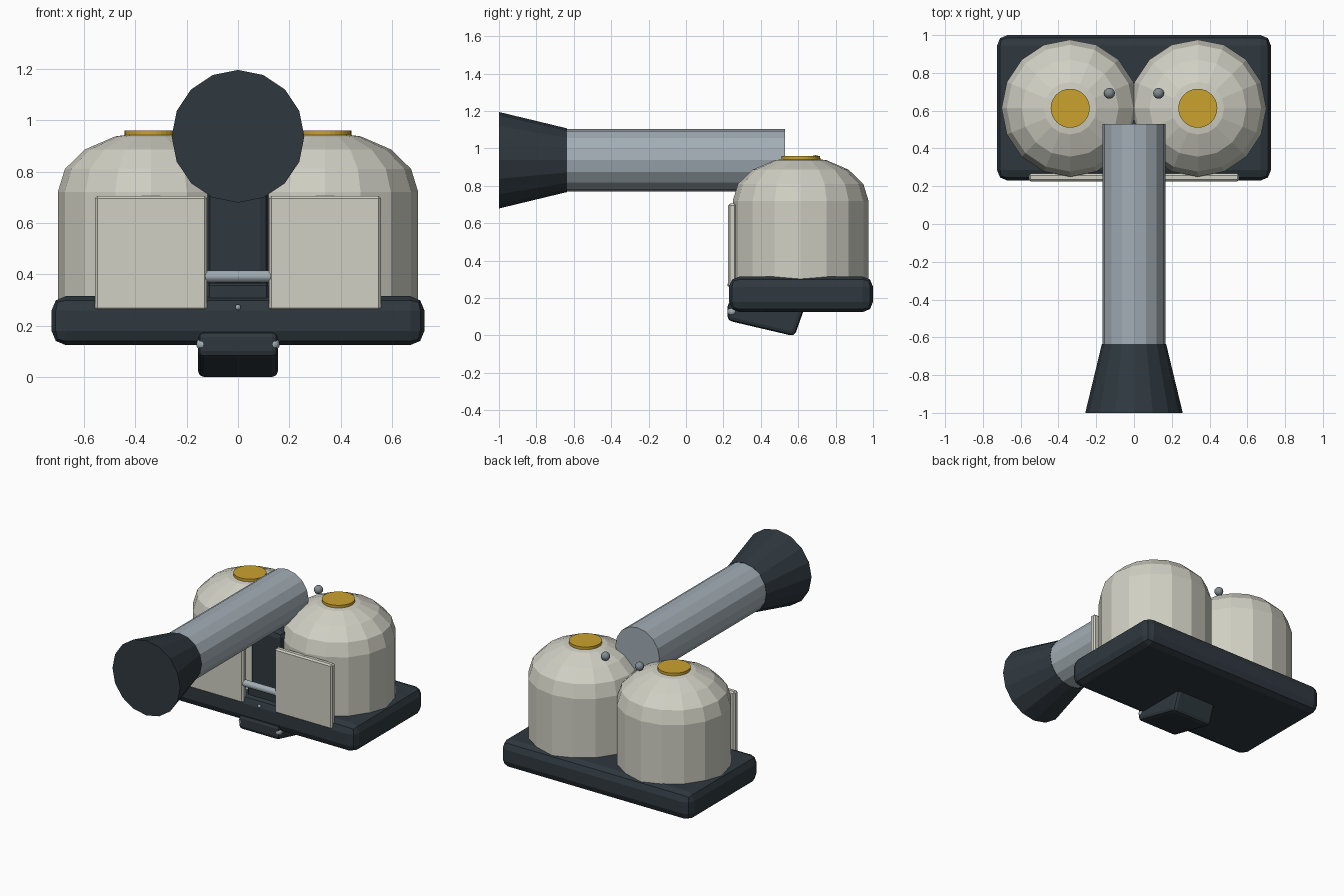
import bpy, bmesh, math
from mathutils import Matrix, Vector

if "Cube" in bpy.data.objects:
    bpy.data.objects.remove(bpy.data.objects["Cube"])


def colour(name, rgb):
    m = bpy.data.materials.new(name)
    m.diffuse_color = (*rgb, 1)
    m.use_nodes = True
    m.node_tree.nodes["Principled BSDF"].inputs["Base Color"].default_value = m.diffuse_color
    return m


CREAM = colour("cream", (0.63, 0.63, 0.55))
DARK = colour("dark slate", (0.028, 0.040, 0.050))
STEEL = colour("steel", (0.36, 0.42, 0.46))
GREY = colour("dark steel", (0.22, 0.26, 0.29))
GOLD = colour("gold", (0.60, 0.36, 0.028))


def finish(name, bm, mat, bevel=0, segments=2, smooth=False):
    bmesh.ops.recalc_face_normals(bm, faces=bm.faces)
    me = bpy.data.meshes.new(name)
    bm.to_mesh(me)
    bm.free()
    me.materials.append(mat)
    ob = bpy.data.objects.new(name, me)
    bpy.context.collection.objects.link(ob)
    if bevel:
        mod = ob.modifiers.new("bevel", "BEVEL")
        mod.width, mod.segments = bevel, segments
        mod.limit_method = 'NONE'
    if smooth:
        for p in me.polygons:
            p.use_smooth = len(p.vertices) <= 4
    return ob


def box(name, lo, hi, mat, bevel=0, segments=2):
    lo, hi = Vector(lo), Vector(hi)
    bm = bmesh.new()
    bmesh.ops.create_cube(bm, size=1, matrix=Matrix.Translation((lo + hi) / 2)
                          @ Matrix.Diagonal((*(hi - lo), 1)))
    return finish(name, bm, mat, bevel, segments)


def lathe(name, centre, profile, mat, sides=16, axis='Z'):
    """Closed solid turned from (radius, distance) pairs along an axis."""
    rot = {'Z': Matrix.Identity(3), 'Y': Matrix.Rotation(-math.pi / 2, 3, 'X'),
           'X': Matrix.Rotation(math.pi / 2, 3, 'Y')}[axis]
    bm = bmesh.new()
    rings = []
    for r, d in profile:
        rings.append([bm.verts.new(Vector(centre) + rot @ Vector((
            r * math.cos(math.tau * i / sides), r * math.sin(math.tau * i / sides), d)))
            for i in range(sides)])
    for a, b in zip(rings, rings[1:]):
        for i in range(sides):
            j = (i + 1) % sides
            bm.faces.new((a[i], a[j], b[j], b[i]))
    bm.faces.new(rings[0])
    bm.faces.new(rings[-1])
    return finish(name, bm, mat)


def ball(name, centre, r, mat):
    bm = bmesh.new()
    bmesh.ops.create_uvsphere(bm, u_segments=12, v_segments=8, radius=r,
                              matrix=Matrix.Translation(centre))
    return finish(name, bm, mat, smooth=True)


def side_extrusion(name, profile, half_width, mat, bevel):
    """(y, z) outline extruded across x."""
    bm = bmesh.new()
    f = bm.faces.new([bm.verts.new((-half_width, y, z)) for y, z in profile])
    new = bmesh.ops.extrude_face_region(bm, geom=[f])["geom"]
    bmesh.ops.translate(bm, vec=(2 * half_width, 0, 0),
                        verts=[v for v in new if isinstance(v, bmesh.types.BMVert)])
    return finish(name, bm, mat, bevel)


# base plate
box("base", (-0.725, 0.23, 0.125), (0.725, 1.0, 0.315), DARK, 0.055)

# paired parts: domes, caps, front panels and studs
dome = [(0.363, 0.27)]
for k in range(8):
    a = math.radians(12.5 * k)
    if k < 4:
        a = math.radians(22.5 * k)
        dome.append((0.363 * math.cos(a), 0.72 + 0.235 * math.sin(a)))
dome.append((0.02, 0.952))
for side, s in (("left", -1), ("right", 1)):
    lathe(side + "_dome", (s * 0.338, 0.613, 0), dome, CREAM)
    lathe(side + "_cap", (s * 0.338, 0.613, 0), [(0.103, 0.935), (0.103, 0.96)], GOLD, 32)
    x0, x1 = sorted((s * 0.12, s * 0.557))
    box(side + "_panel", (x0, 0.225, 0.26), (x1, 0.268, 0.705), CREAM, 0.01, 1)
    ball(side + "_top_stud", (s * 0.13, 0.692, 0.935), 0.029, GREY)
    ball(side + "_lower_stud", (s * 0.137, 0.247, 0.128), 0.025, STEEL)

# barrel and flared muzzle
lathe("barrel", (0, 0, 0.937), [(0.168, -0.64), (0.168, 0.53)], STEEL, 16, 'Y')
lathe("muzzle", (0, 0, 0.937), [(0.258, -1.0), (0.170, -0.635)], DARK, 16, 'Y')

# support between the domes, its foot, and the cross rod
box("support", (-0.12, 0.30, 0.29), (0.12, 0.56, 0.775), DARK, 0.035)
box("support_foot", (-0.12, 0.27, 0.29), (0.12, 0.34, 0.367), DARK, 0.01, 1)
lathe("cross_rod", (0, 0.25, 0.392), [(0.023, -0.13), (0.023, 0.13)], STEEL, 16, 'X')
ball("centre_pin", (0, 0.232, 0.272), 0.011, STEEL)

# tilted block under the base
side_extrusion("under_block", [(0.222, 0.178), (0.222, 0.08), (0.58, -0.004),
                               (0.635, 0.15), (0.60, 0.178)], 0.155, DARK, 0.032)
